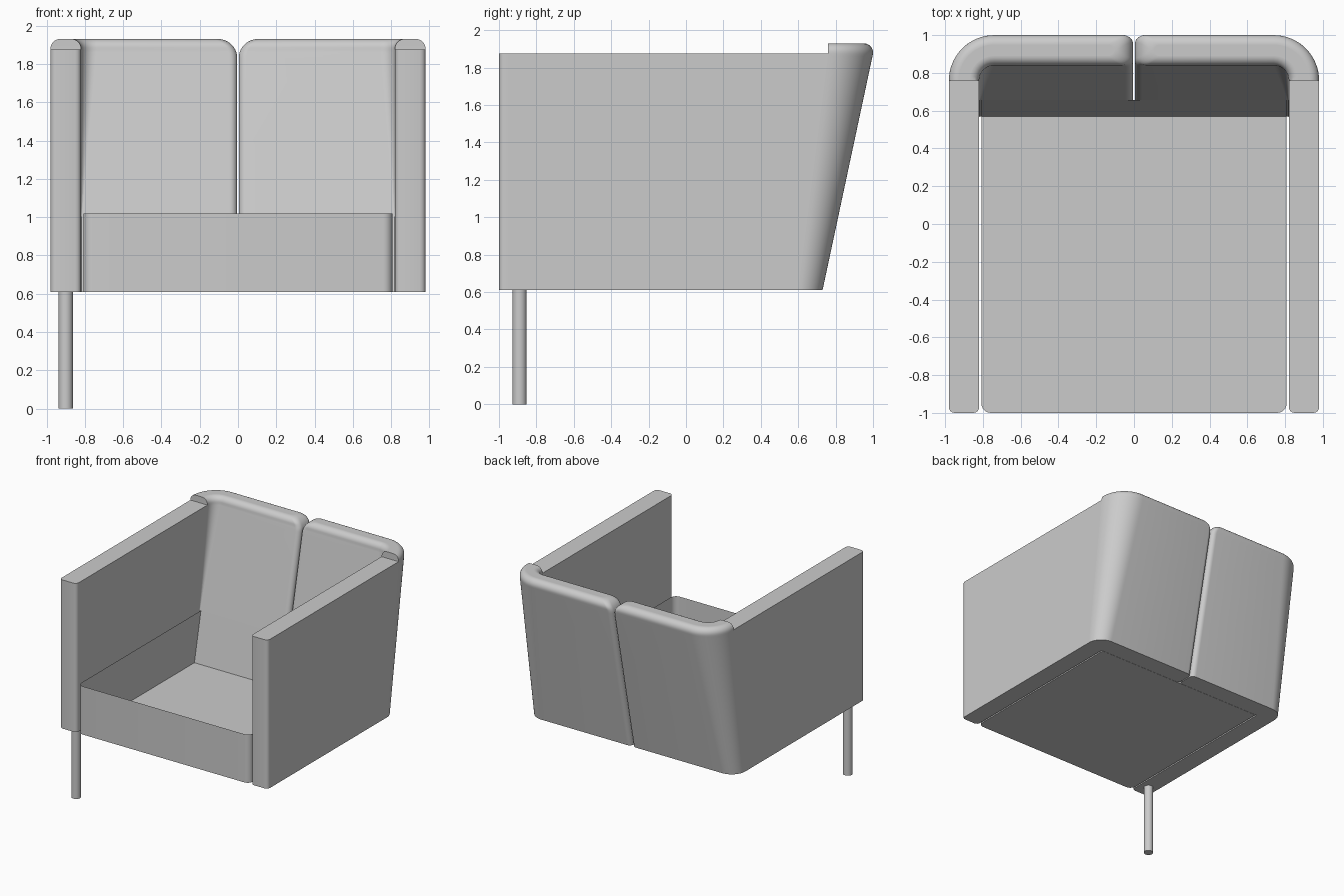
import bpy, bmesh, math

cube = bpy.data.objects.get("Cube")
if cube:
    bpy.data.objects.remove(cube, do_unlink=True)

# One light grey upholstery colour for everything
grey = bpy.data.materials.new("light_grey")
grey.use_nodes = True
COLOUR = (0.6, 0.6, 0.6, 1)
grey.diffuse_color = COLOUR
grey.node_tree.nodes["Principled BSDF"].inputs["Base Color"].default_value = COLOUR

BASE, ARM_TOP, BACK_TOP, SEAT_TOP = 0.61, 1.875, 1.93, 1.02
HALF, THICK = 0.98, 0.16


def loft(name, rings, cap_top=True, mirror=False, angle=35):
    """Bridge equal-length rings of points into a body."""
    bm = bmesh.new()
    loops = [[bm.verts.new(p) for p in ring] for ring in rings]
    for a, b in zip(loops, loops[1:]):
        for i in range(len(a)):
            j = (i + 1) % len(a)
            bm.faces.new((a[i], a[j], b[j], b[i]))
    bm.faces.new(loops[0][::-1])
    if cap_top:
        bm.faces.new(loops[-1])
    bmesh.ops.recalc_face_normals(bm, faces=bm.faces)
    mesh = bpy.data.meshes.new(name)
    bm.to_mesh(mesh)
    bm.free()
    obj = bpy.data.objects.new(name, mesh)
    bpy.context.collection.objects.link(obj)
    mesh.materials.append(grey)
    if mirror:
        obj.modifiers.new("Mirror", "MIRROR").use_mirror_merge = False
    bpy.ops.object.select_all(action="DESELECT")
    obj.select_set(True)
    bpy.context.view_layer.objects.active = obj
    bpy.ops.object.shade_smooth_by_angle(angle=math.radians(angle))
    return obj


def arc(cx, cy, r, start, end, steps):
    angles = [math.radians(start + (end - start) * i / steps) for i in range(steps + 1)]
    return [(cx + r * math.cos(a), cy + r * math.sin(a)) for a in angles]


def lean(z):
    """Rear edge and outer corner radius of the leaning shell at height z."""
    t = min(1, (z - BASE) / (ARM_TOP - BASE))
    return 0.73 + 0.27 * t, 0.13 + 0.11 * t


# Back panels: an L-shaped plan, rolled at the rim and rounded at the centre split
def back_ring(z):
    rear, radius = lean(z)
    roll = 0.05
    rise = min(1, max(0, (z - (BACK_TOP - roll)) / roll))
    d = roll * (1 - math.sqrt(1 - rise * rise))
    corner = 0.1
    rise = min(1, max(0, (z - (BACK_TOP - corner)) / corner))
    xc = 0.004 + corner * (1 - math.sqrt(1 - rise * rise))
    e = min(0.04, THICK / 2 - d)
    front = rear - THICK
    cx, cy = HALF - radius, rear - radius
    plan = arc(xc + e, rear - d - e, e, 180, 90, 6)
    plan += arc(cx, cy, radius - d, 90, 0, 16)
    # inner corner stays hollow at the top and nearly square at the base
    inner = max(0.005, radius - THICK)
    ix, iy = HALF - THICK - inner, front - inner
    hollow = arc(ix, iy, inner + d, 0, 90, 8)
    plan += [(HALF - THICK + d, min(cy, iy))] + hollow
    plan += arc(xc + e, front + d + e, e, 270, 180, 6)
    return [(x, y, z) for x, y in plan]


levels = [BASE, 1.0, 1.4, BACK_TOP - 0.1]
levels += [BACK_TOP - 0.1 + 0.1 * math.sin(math.radians(a)) for a in range(10, 91, 8)]
levels.append(BACK_TOP)
loft("back_panels", [back_ring(z) for z in levels], mirror=True)


# Arms: upright slabs with eased front edges and a leaning rear end
def arm_ring(z):
    rear, radius = lean(z)
    inner, end, ease = HALF - THICK, rear - radius, 0.03
    plan = [(HALF, end), (HALF, -0.95)]
    plan += arc(HALF - ease, -1 + ease, ease, 0, -90, 4)
    plan += arc(inner + ease, -1 + ease, ease, 270, 180, 4)
    plan += [(inner, -0.95), (inner, end)]
    return [(x, y, z) for x, y in plan]


loft("arms", [arm_ring(BASE), arm_ring(ARM_TOP)], mirror=True)


# Seat: an open tray whose rear wall follows the back
def seat_ring(z):
    w, r = 0.808, 0.05
    rear = lean(z)[0] - THICK - 0.002
    plan = [(w, rear)] + arc(w - r, -1 + r, r, 0, -90, 6)
    plan += arc(r - w, -1 + r, r, 270, 180, 6) + [(-w, rear)]
    return [(x, y, z) for x, y in plan]


loft("seat_tray", [seat_ring(BASE), seat_ring(SEAT_TOP)], cap_top=False)

# Single front leg
loft("front_leg", [[(x, y, z) for x, y in arc(-0.9, -0.89, 0.038, 0, 345, 23)]
                   for z in (0, BASE)])
